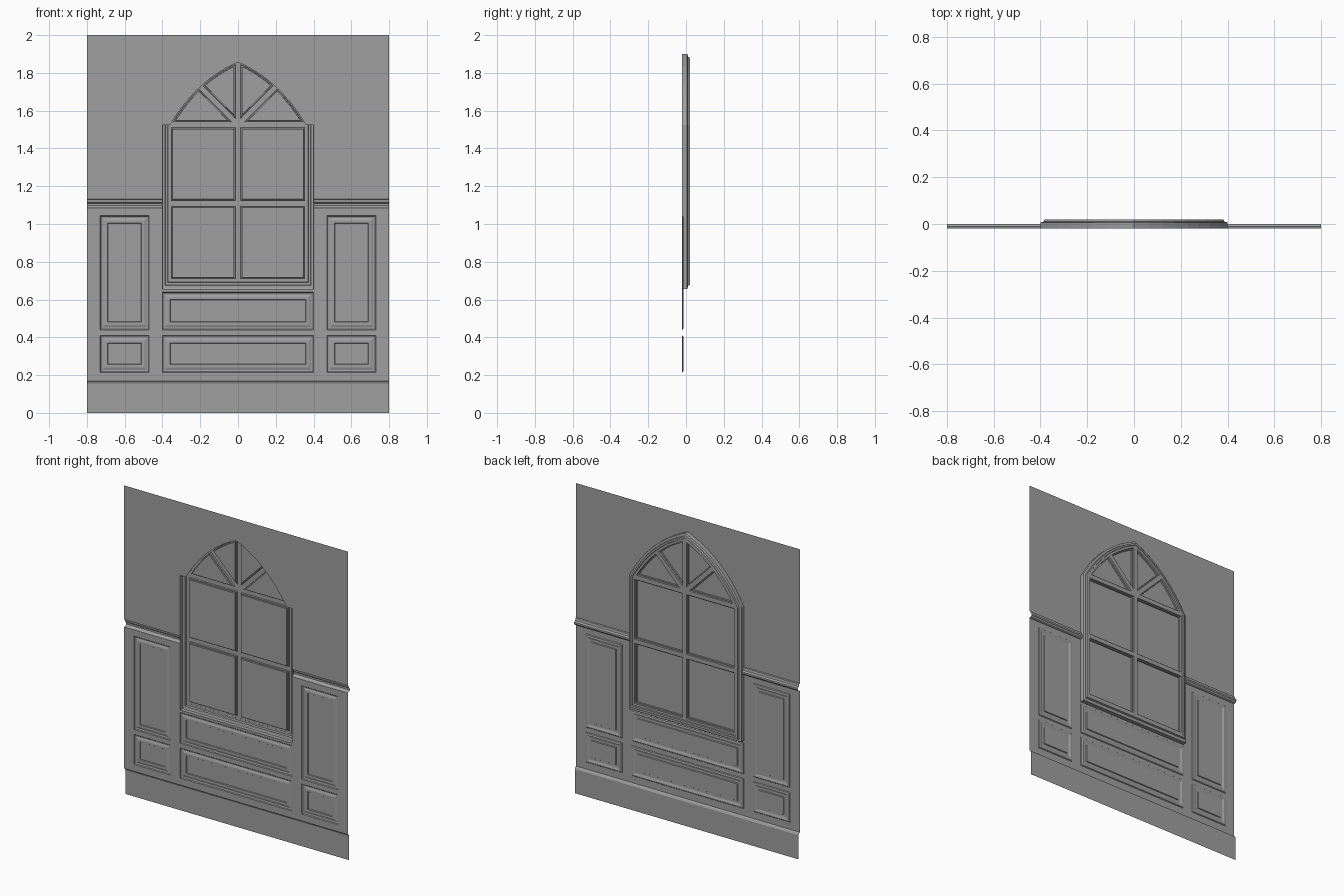
import bpy, bmesh

if "Cube" in bpy.data.objects:
    bpy.data.objects.remove(bpy.data.objects["Cube"])

# One plain grey for the whole wall
grey = bpy.data.materials.new("plain_grey")
grey.use_nodes = True
colour = (0.35, 0.35, 0.35, 1)
grey.diffuse_color = colour
grey.node_tree.nodes["Principled BSDF"].inputs["Base Color"].default_value = colour

WALL_Y = -0.02      # plane of the plain wall
BAR_Y = 0.016       # plane of the window bars
SPRING = 1.525      # height where the arch begins
STEPS = 8           # segments in each half of the arch


def make_object(name, polygons, insets=()):
    """Build faces turned towards the room (+y), then inset them by (width, depth) steps."""
    bm = bmesh.new()
    for poly in polygons:
        bm.faces.new([bm.verts.new(p) for p in poly])
    for face in bm.faces:
        face.normal_update()
        if face.normal.y < 0:
            face.normal_flip()
    core = list(bm.faces)
    for width, depth in insets:
        bm.normal_update()
        bmesh.ops.inset_individual(bm, faces=core, thickness=width, depth=depth,
                                   use_even_offset=True)
    bmesh.ops.remove_doubles(bm, verts=bm.verts, dist=0.0001)
    mesh = bpy.data.meshes.new(name)
    bm.to_mesh(mesh)
    bm.free()
    mesh.materials.append(grey)
    obj = bpy.data.objects.new(name, mesh)
    bpy.context.collection.objects.link(obj)
    return obj


def rect(x0, x1, z0, z1, y=WALL_Y):
    return [(x0, y, z0), (x0, y, z1), (x1, y, z1), (x1, y, z0)]


def strip(x0, x1, profile):
    """Extrude a (y, z) profile along x."""
    return [[(x0, ya, za), (x0, yb, zb), (x1, yb, zb), (x1, ya, za)]
            for (ya, za), (yb, zb) in zip(profile, profile[1:])]


def mirrored(polys):
    return polys + [[(-x, y, z) for x, y, z in p] for p in polys]


def arch(d):
    """Right half of the pointed arch, inset by d, from spring to apex."""
    a, c, e = (0.4 - d, SPRING), (0.26 - 1.1 * d, 1.79 - 0.6 * d), (0, 1.9 - 1.08 * d)
    pts = []
    for i in range(STEPS + 1):
        t = i / STEPS
        pts.append(tuple((1 - t) ** 2 * p + 2 * t * (1 - t) * q + t * t * r
                         for p, q, r in zip(a, c, e)))
    return pts


# Skirting board and chair rail
make_object("skirting_board", strip(-0.8, 0.8, [
    (-0.007, 0), (-0.007, 0.155), (-0.012, 0.165), (WALL_Y, 0.17)]))
make_object("chair_rail", mirrored(strip(0.4, 0.8, [
    (WALL_Y, 1.085), (-0.006, 1.09), (0, 1.097), (0, 1.108),
    (-0.01, 1.115), (-0.013, 1.13), (WALL_Y, 1.133)])))

# Stiles and rails around the panels
rows = [(0.215, 0.41), (0.44, 1.045)]
centre_rows = [(0.215, 0.41), (0.44, 0.64)]
stiles = mirrored([rect(0.4, 0.47, 0.17, 1.085), rect(0.73, 0.8, 0.17, 1.085)]
                  + [rect(0.47, 0.73, a, b)
                     for a, b in [(0.17, 0.215), (0.41, 0.44), (1.045, 1.085)]])
stiles += [rect(-0.4, 0.4, a, b) for a, b in [(0.17, 0.215), (0.41, 0.44), (0.64, 0.655)]]
make_object("wainscot_frame", stiles)

# Moulded panels
moulding = [(0.004, 0.005), (0.008, 0.002), (0.014, -0.005), (0.014, 0), (0.003, 0.005)]
make_object("side_panels", mirrored([rect(0.47, 0.73, a, b) for a, b in rows]), moulding)
make_object("centre_panels", [rect(-0.4, 0.4, a, b) for a, b in centre_rows], moulding)

# Plain wall beside and above the window
opening = arch(0.04)
wall = [rect(0.4, 0.8, 1.133, 2.0), rect(0.36, 0.4, SPRING, 2.0)]
for (xa, za), (xb, zb) in zip(opening, opening[1:]):
    wall.append([(xa, WALL_Y, za), (xa, WALL_Y, 2), (xb, WALL_Y, 2), (xb, WALL_Y, zb)])
make_object("upper_wall", mirrored(wall))

# Stepped window surround swept around the opening
section = [(0, WALL_Y), (0, 0.006), (0.004, 0.009), (0.014, 0.01),
           (0.017, 0.02), (0.028, 0.02), (0.03, BAR_Y)]


def outline(d, y):
    return [(x, y, z) for x, z in [(0, 0.655 + 1.3 * d), (0.4 - d, 0.655 + 1.3 * d)] + arch(d)]


surround = []
for (d0, y0), (d1, y1) in zip(section, section[1:]):
    a, b = outline(d0, y0), outline(d1, y1)
    for i in range(len(a) - 1):
        surround.append([a[i], a[i + 1], b[i + 1], b[i]])
make_object("window_surround", mirrored(surround))

# Glazing: bars stay flush while each pane sinks back
half = 0.37
panes = [rect(0, half, 0.694, 1.11, BAR_Y), rect(0, half, 1.11, SPRING, BAR_Y)]
curve = [(x, BAR_Y, z) for x, z in arch(0.03)]
hub = (0, BAR_Y, SPRING)
middle = STEPS // 2
panes += [[hub] + curve[:middle + 1], [hub] + curve[middle:]]
make_object("window_glazing", mirrored(panes), [(0.014, 0), (0.002, -0.008), (0.005, 0), (0.001, -0.008)])
